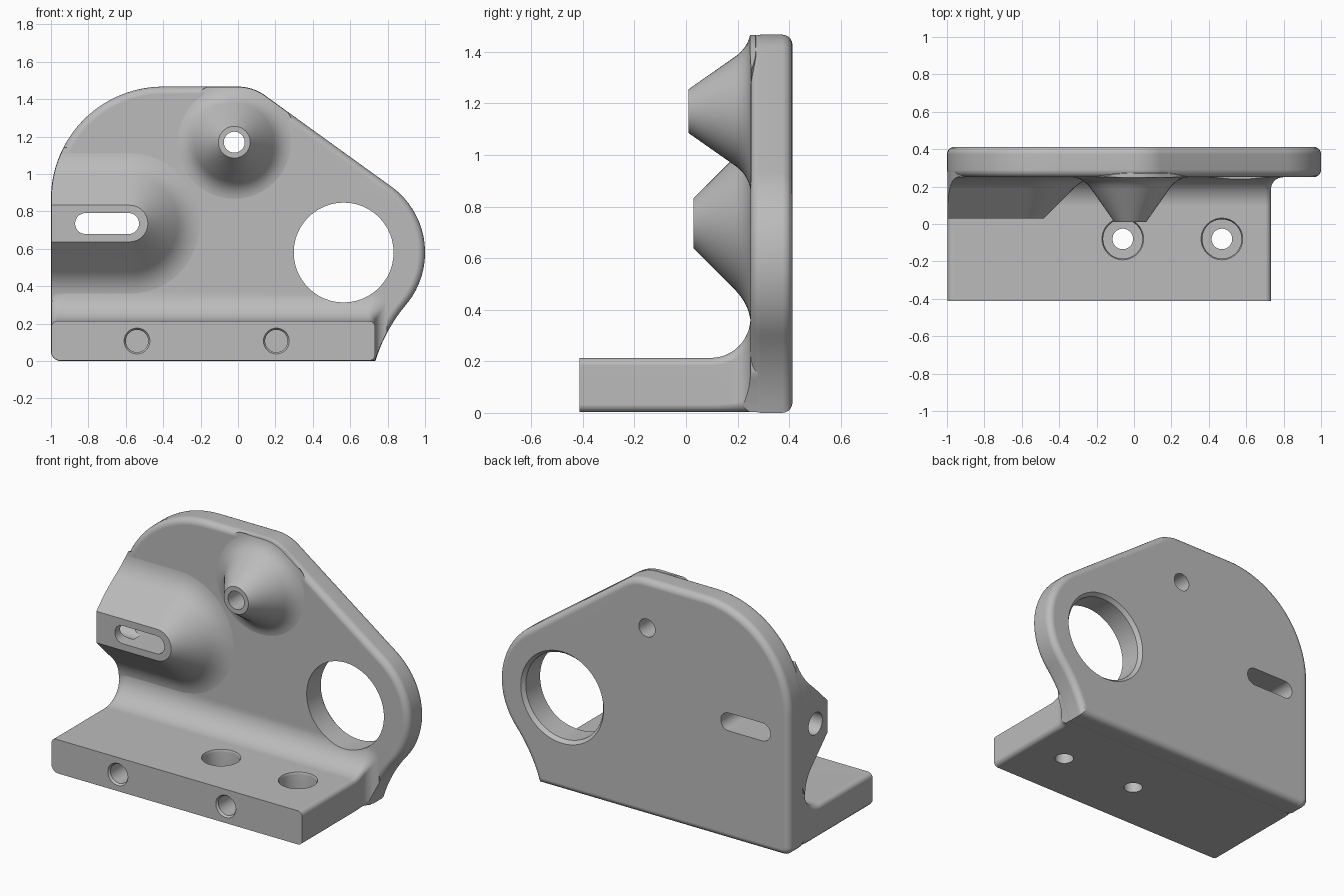
import bpy, bmesh
from math import sin, cos, asin, pi, radians, degrees, sqrt, hypot

cube = bpy.data.objects.get("Cube")
if cube:
    bpy.data.objects.remove(cube, do_unlink=True)

grey = bpy.data.materials.new("plain_grey")
grey.use_nodes = True
grey.diffuse_color = (0.5, 0.5, 0.5, 1)
grey.node_tree.nodes["Principled BSDF"].inputs["Base Color"].default_value = (0.5, 0.5, 0.5, 1)

FRONT, BACK, RIM = 0.25, 0.413, 0.04   # plate faces and edge rounding


def arc(cx, cz, r, a0, a1, n):
    """Points on an arc, angles in degrees."""
    return [(cx + r * cos(radians(a0 + (a1 - a0) * i / n)),
             cz + r * sin(radians(a0 + (a1 - a0) * i / n))) for i in range(n + 1)]


def outline(inset):
    """Upright plate outline, moved inwards by inset."""
    waist = 0.857 + inset
    end = 180 - degrees(asin((0.251 + inset) / waist))
    return (arc(-0.95, 0.05, 0.05 - inset, 270, 180, 5)
            + arc(-0.4, 0.867, 0.6 - inset, 180, 90, 28)
            + arc(0, 1.222, 0.245 - inset, 90, 54.5, 8)
            + arc(0.565, 0.58, 0.435 - inset, 54.5, -40, 30)
            + arc(1.554, -0.251, waist, 140, end, 10)[1:])


def rounded_box(x0, x1, z0, z1, r, n=12):
    """Rounded rectangle."""
    return (arc(x1 - r, z1 - r, r, 0, 90, n) + arc(x0 + r, z1 - r, r, 90, 180, n)
            + arc(x0 + r, z0 + r, r, 180, 270, n) + arc(x1 - r, z0 + r, r, 270, 360, n))


def slot(x0, x1, z, r):
    return arc(x1, z, r, -90, 90, 24) + arc(x0, z, r, 90, 270, 24)


def circle(x, z, r):
    return arc(x, z, r, 0, 352.5, 47)


def loft(name, sections, axis="y"):
    """Closed solid through (depth, outline) sections along an axis."""
    place = {"y": lambda u, v, d: (u, d, v),
             "z": lambda u, v, d: (u, v, d),
             "x": lambda u, v, d: (d, u, v)}[axis]
    bm = bmesh.new()
    rings = [[bm.verts.new(place(u, v, d)) for u, v in pts] for d, pts in sections]
    for a, b in zip(rings, rings[1:]):
        for i in range(len(a)):
            bm.faces.new((a[i - 1], a[i], b[i], b[i - 1]))
    bm.faces.new(rings[0])
    bm.faces.new(rings[-1])
    bmesh.ops.recalc_face_normals(bm, faces=bm.faces)
    mesh = bpy.data.meshes.new(name)
    bm.to_mesh(mesh)
    bm.free()
    mesh.materials.append(grey)
    obj = bpy.data.objects.new(name, mesh)
    bpy.context.collection.objects.link(obj)
    return obj


def combine(target, tool, operation):
    """Apply a boolean and remove the tool."""
    mod = target.modifiers.new("cut", "BOOLEAN")
    mod.object, mod.operation, mod.solver = tool, operation, "MANIFOLD"
    bpy.context.view_layer.update()
    bpy.context.view_layer.objects.active = target
    bpy.ops.object.modifier_apply(modifier=mod.name)
    bpy.data.objects.remove(tool, do_unlink=True)


def boss(name, section, tip_y, tip_r, slope, blend_y):
    """Tapered boss that flares into the plate."""
    root = FRONT + 0.002
    r_at = lambda y: tip_r + slope * (y - tip_y)
    spread = hypot(root - blend_y, r_at(root) - r_at(blend_y))
    profile = [(tip_y, tip_r)]
    for i in range(11):
        t = i / 10
        y = (1 - t) ** 2 * blend_y + (1 - (1 - t) ** 2) * root
        r = ((1 - t) ** 2 * r_at(blend_y) + 2 * t * (1 - t) * r_at(root)
             + t * t * (r_at(root) + spread))
        profile.append((y, r))
    profile.append((0.32, r_at(blend_y)))
    return loft(name, [(y, section(r)) for y, r in profile])


# Upright plate with rounded rims
angles = [pi / 2 * i / 5 for i in range(6)]
rim = [(RIM * (1 - sin(a)), RIM * (1 - cos(a))) for a in angles[::-1]]
plate = loft("bracket", [(FRONT + d, outline(s)) for d, s in rim]
             + [(BACK - d, outline(s)) for d, s in rim[::-1]])
clip = loft("outline_clip", [(-1, outline(0.002)), (0.6, outline(0.002))])


# Foot, flaring into the plate at its top and right side
def flare(y, r):
    d = min(max(0, y - FRONT + r), r)
    return r - sqrt(r * r - d * d)


depths = [-0.413, 0.095] + [0.095 + 0.155 * sin(pi / 2 * i / 12) for i in range(1, 13)] + [0.34]
foot = loft("foot", [(y, rounded_box(-0.997, 0.732 + flare(y, 0.065), 0.003,
                                     0.213 + flare(y, 0.155), 0.03 + 0.2 * flare(y, 0.155)))
                     for y in depths])

# Bosses
combine(foot, boss("round_boss", lambda r: circle(-0.02, 1.17, r), 0.01, 0.085, 0.7, 0.19), "UNION")
combine(foot, boss("slot_boss", lambda r: slot(-1.6, -0.58, 0.735, r), 0.03, 0.098, 1.0, 0.19), "UNION")
combine(foot, clip, "INTERSECT")
combine(plate, foot, "UNION")


def bore(x, z, steps, axis="y"):
    """Cut a stepped round hole given (depth, radius) steps."""
    combine(plate, loft("bore", [(d, circle(x, z, r)) for d, r in steps], axis), "DIFFERENCE")


# Large window, boss hole and slot
bore(0.565, 0.58, [(0, 0.267), (0.39, 0.267), (0.43, 0.3)])
bore(-0.02, 1.17, [(-0.1, 0.056), (0.6, 0.056)])
combine(plate, loft("slot_cut", [(d, slot(-0.815, -0.585, 0.735, 0.056)) for d in (-0.1, 0.6)]),
        "DIFFERENCE")

# Side hole into the slot
bore(0.15, 0.735, [(-1.1, 0.068), (-0.8, 0.068)], "x")

# Foot holes: counterbored from above, blind from the front
for x in (-0.06, 0.47):
    bore(x, -0.08, [(-0.1, 0.055), (0.11, 0.055), (0.111, 0.105), (0.2, 0.105), (0.22, 0.115)], "z")
for x in (-0.54, 0.205):
    bore(x, 0.107, [(-0.42, 0.074), (-0.4, 0.06), (-0.15, 0.06)])

# Smooth shading with crisp edges
bpy.ops.object.select_all(action="DESELECT")
plate.select_set(True)
bpy.context.view_layer.objects.active = plate
bpy.ops.object.shade_smooth_by_angle(angle=radians(30))
normals = plate.modifiers.new("even_normals", "WEIGHTED_NORMAL")
normals.keep_sharp = True
